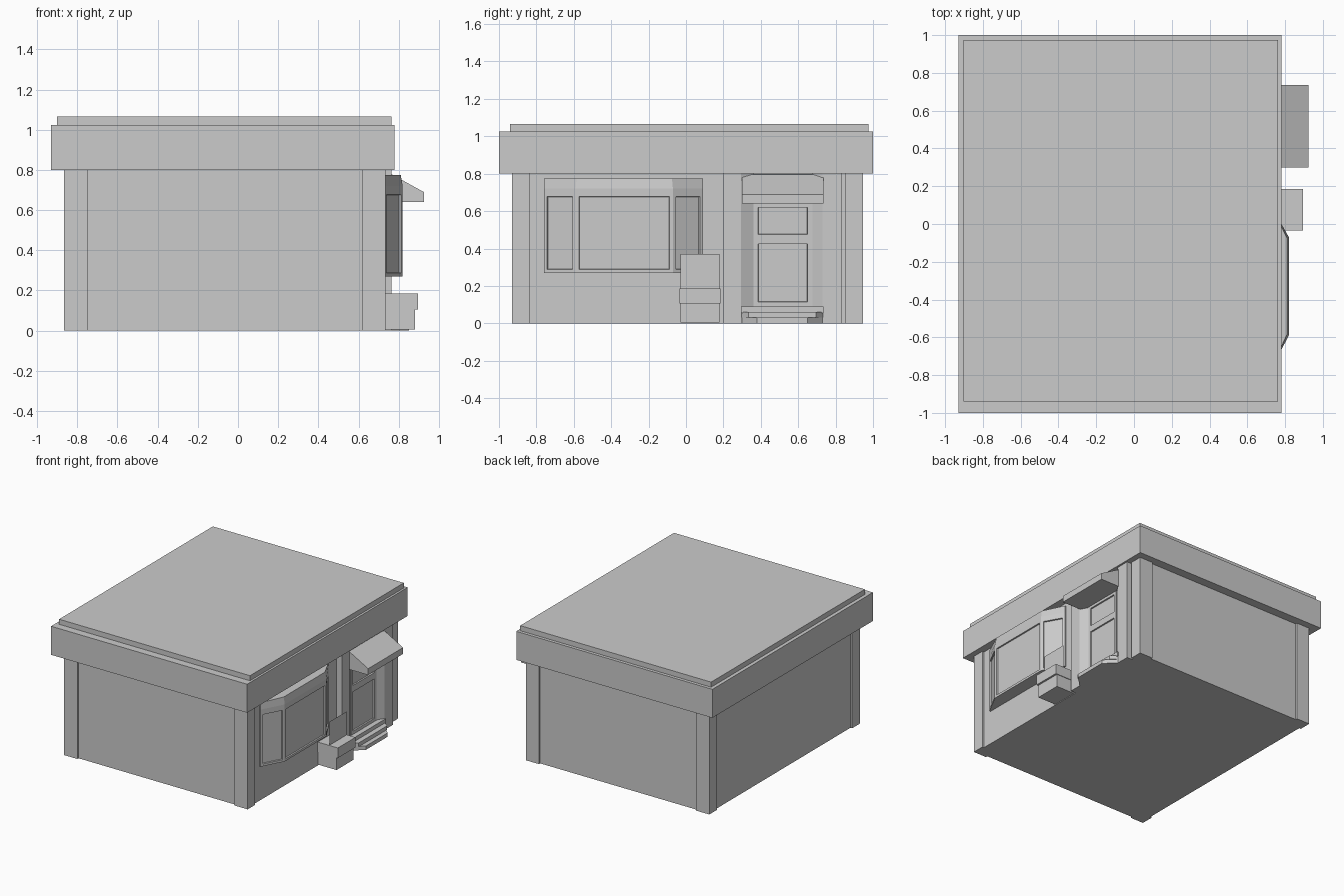
import bpy, bmesh

if "Cube" in bpy.data.objects:
    bpy.data.objects.remove(bpy.data.objects["Cube"])


def finish(name, bm):
    bmesh.ops.recalc_face_normals(bm, faces=bm.faces[:])
    me = bpy.data.meshes.new(name)
    bm.to_mesh(me)
    bm.free()
    ob = bpy.data.objects.new(name, me)
    bpy.context.collection.objects.link(ob)
    return ob


def loft(rings, inset=None):
    """Stack closed rings of points into a capped solid; optionally panel some faces."""
    bm = bmesh.new()
    vs = [[bm.verts.new(p) for p in ring] for ring in rings]
    n = len(rings[0])
    first = []
    for a, b in zip(vs, vs[1:]):
        for i in range(n):
            j = (i + 1) % n
            f = bm.faces.new((a[i], a[j], b[j], b[i]))
            if a is vs[0]:
                first.append(f)
    bm.faces.new(vs[0][::-1])
    bm.faces.new(vs[-1])
    bmesh.ops.recalc_face_normals(bm, faces=bm.faces[:])
    if inset:
        sides, margin, depth = inset
        faces = [first[i] for i in sides]
        # margin first, then sink the panel with steep edges
        bmesh.ops.inset_individual(bm, faces=faces, thickness=margin, use_even_offset=True)
        bmesh.ops.inset_individual(bm, faces=faces, thickness=0.002, depth=-depth,
                                   use_even_offset=True)
    return bm


def prism(name, outline, z0, z1):
    return finish(name, loft([[(x, y, z) for x, y in outline] for z in (z0, z1)]))


def rect(x0, x1, y0, y1):
    return [(x0, y0), (x1, y0), (x1, y1), (x0, y1)]


def box(name, x0, x1, y0, y1, z0, z1):
    return prism(name, rect(x0, x1, y0, y1), z0, z1)


# Main walls and roof
box("walls", -0.85, 0.72, -0.915, 0.93, 0, 0.81)
box("roof_band", -0.93, 0.78, -1, 1, 0.80, 1.025)
box("roof_cap", -0.902, 0.763, -0.94, 0.975, 1.02, 1.065)

# Corner pillars
for x0, x1 in ((-0.865, -0.75), (0.62, 0.735)):
    for y0, y1 in ((-0.93, -0.835), (0.85, 0.945)):
        box("corner_pillar", x0, x1, y0, y1, 0, 0.805)

# Bay window: three recessed panes, bevelled top
def bay_ring(z, d=0.0):
    pts = [(0.71, -0.76), (0.73, -0.76), (0.82 - d, -0.59 + d / 2),
           (0.82 - d, -0.07 - d / 2), (0.73, 0.09), (0.71, 0.09)]
    return [(x, y, z) for x, y in pts]

finish("bay_window", loft([bay_ring(0.27), bay_ring(0.695), bay_ring(0.72),
                           bay_ring(0.775, 0.01)], inset=((1, 2, 3), 0.018, 0.01)))

# Door pillars with splayed jambs
for outer, edge, inner in ((0.20, 0.295, 0.36), (0.835, 0.73, 0.675)):
    prism("door_pillar", [(0.70, outer), (0.765, outer), (0.765, edge),
                          (0.73, inner), (0.70, inner)], 0, 0.805)

# Door made of two recessed panels
for name, z0, z1 in (("door_lower", 0.09, 0.45), ("door_upper", 0.45, 0.645)):
    base = rect(0.70, 0.735, 0.36, 0.675)
    finish(name, loft([[(x, y, z) for x, y in base] for z in (z0, z1)],
                      inset=((1,), 0.025, 0.01)))

# Canopy above the door, sloped top
profile = [(0.71, 0.64), (0.925, 0.64), (0.925, 0.69), (0.735, 0.795), (0.71, 0.795)]
finish("door_canopy", loft([[(x, y, z) for x, z in profile] for y in (0.30, 0.735)]))

# Threshold and two tapered steps
box("threshold", 0.71, 0.775, 0.295, 0.735, 0.055, 0.09)
for name, x, y0, y1, z0, z1 in (("upper_step", 0.815, 0.335, 0.695, 0.03, 0.06),
                                ("lower_step", 0.85, 0.38, 0.65, 0.0, 0.03)):
    prism(name, [(0.71, 0.295), (0.76, 0.295), (x, y0), (x, y1),
                 (0.76, 0.735), (0.71, 0.735)], z0, z1)

# Planter with a flat plant card
box("planter_base", 0.71, 0.88, -0.03, 0.18, 0.005, 0.11)
box("planter_rim", 0.71, 0.895, -0.035, 0.185, 0.105, 0.185)
bm = bmesh.new()
bm.faces.new([bm.verts.new((0.82, y, z)) for y, z in rect(-0.03, 0.18, 0.185, 0.37)])
finish("plant_card", bm)
